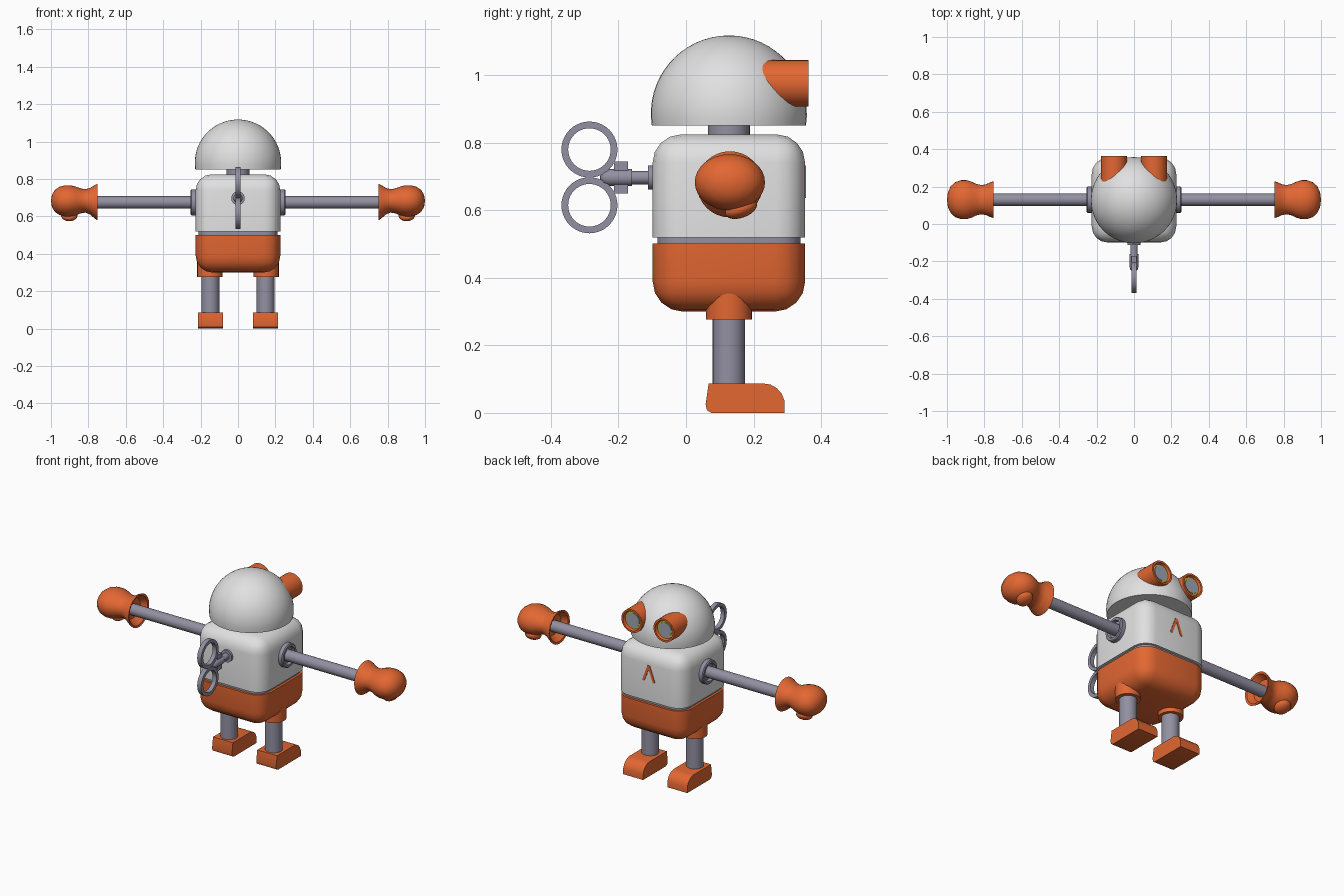
import bpy, bmesh, math
from mathutils import Vector, Matrix

if "Cube" in bpy.data.objects:
    bpy.data.objects.remove(bpy.data.objects["Cube"])


def material(name, rgb):
    m = bpy.data.materials.new(name)
    m.diffuse_color = (*rgb, 1)
    m.use_nodes = True
    m.node_tree.nodes["Principled BSDF"].inputs["Base Color"].default_value = m.diffuse_color
    return m


WHITE = material("shell_white", (0.75, 0.75, 0.75))
ORANGE = material("orange", (0.77, 0.135, 0.032))
METAL = material("grey_metal", (0.29, 0.28, 0.36))
YELLOW = material("yellow", (0.6, 0.48, 0.03))
LENS = material("lens_grey", (0.34, 0.38, 0.45))
CY = 0.127  # body centre in y


def finish(name, bm, mat):
    bmesh.ops.recalc_face_normals(bm, faces=bm.faces)
    me = bpy.data.meshes.new(name)
    bm.to_mesh(me)
    bm.free()
    me.materials.append(mat)
    ob = bpy.data.objects.new(name, me)
    bpy.context.collection.objects.link(ob)
    return ob


def lathe(name, profile, mat, axis=(0, 0, 1), origin=(0, 0, 0), steps=32):
    """Turn (radius, height) points about an axis."""
    bm = bmesh.new()
    vs = [bm.verts.new((r, 0, h)) for r, h in profile]
    es = [bm.edges.new(p) for p in zip(vs, vs[1:])]
    bmesh.ops.spin(bm, geom=vs + es, cent=(0, 0, 0), axis=(0, 0, 1),
                   angle=math.tau, steps=steps)
    bmesh.ops.remove_doubles(bm, verts=bm.verts, dist=1e-5)
    rot = Vector((0, 0, 1)).rotation_difference(Vector(axis)).to_matrix().to_4x4()
    bm.transform(Matrix.Translation(origin) @ rot)
    return finish(name, bm, mat)


def rod(name, r, a, b, mat, axis=(0, 0, 1), origin=(0, 0, 0)):
    return lathe(name, [(0, a), (r, a), (r, b), (0, b)], mat, axis, origin)


def prism(name, pts, mat, to3d, a, b):
    """Extrude a 2D outline from depth a to depth b."""
    bm = bmesh.new()
    lo = [bm.verts.new(to3d(u, v, a)) for u, v in pts]
    hi = [bm.verts.new(to3d(u, v, b)) for u, v in pts]
    bm.faces.new(lo)
    bm.faces.new(hi)
    for i in range(len(pts)):
        j = (i + 1) % len(pts)
        bm.faces.new((lo[i], lo[j], hi[j], hi[i]))
    return finish(name, bm, mat)


def rounded_box(name, half, z0, z1, bevel, mat, cut=None, keep_above=True):
    """Rounded block, optionally cut flat at a height."""
    bm = bmesh.new()
    bmesh.ops.create_cube(bm, size=1)
    bm.transform(Matrix.Translation((0, CY, (z0 + z1) / 2))
                 @ Matrix.Diagonal((2 * half, 2 * half, z1 - z0, 1)))
    bmesh.ops.bevel(bm, geom=bm.edges[:], offset=bevel, segments=4,
                    profile=0.5, affect='EDGES')
    if cut is not None:
        bmesh.ops.bisect_plane(bm, geom=bm.verts[:] + bm.edges[:] + bm.faces[:],
                               plane_co=(0, 0, cut), plane_no=(0, 0, 1),
                               clear_inner=keep_above, clear_outer=not keep_above)
        bmesh.ops.holes_fill(bm, edges=[e for e in bm.edges if e.is_boundary])
    return finish(name, bm, mat)


# Torso: white chest, recessed seam, orange pelvis
rounded_box("chest", 0.226, 0.30, 0.825, 0.085, WHITE, 0.519, True)
rounded_box("waist_seam", 0.212, 0.40, 0.62, 0.07, METAL)
rounded_box("pelvis", 0.226, 0.30, 0.825, 0.09, ORANGE, 0.502, False)

# Chest mark: thin chevron plate
prism("chest_mark", [(-0.043, 0.637), (-0.028, 0.637), (0, 0.71), (0.028, 0.637),
                     (0.043, 0.637), (0.008, 0.733), (-0.008, 0.733)],
      ORANGE, lambda u, v, d: (u, d, v), 0.349, 0.356)

# Neck and domed head
rod("neck", 0.062, 0.80, 0.87, METAL, origin=(0, CY, 0))
R, HZ = 0.231, 0.887
low = -math.asin((HZ - 0.852) / R)
arc = [low + (math.pi / 2 - low) * i / 16 for i in range(17)]
lathe("head", [(0, 0.852)] + [(R * math.cos(t), HZ + R * math.sin(t)) for t in arc],
      WHITE, origin=(0, CY, 0), steps=48)

# Wind-up key on the back
KZ = 0.697
rod("key_collar", 0.036, 0.08, 0.112, METAL, (0, -1, 0), (0, 0, KZ))
rod("key_shaft", 0.02, 0.08, 0.20, METAL, (0, -1, 0), (0, 0, KZ))
lathe("key_hub", [(0, 0.16), (0.025, 0.16), (0.025, 0.225), (0.02, 0.243),
                  (0.01, 0.253), (0, 0.255)], METAL, (0, -1, 0), (0, 0, KZ))
prism("key_bracket", [(-0.213, 0.65), (-0.172, 0.65), (-0.172, 0.745), (-0.213, 0.745)],
      METAL, lambda u, v, d: (d, u, v), -0.014, 0.014)
for label, z in (("upper", 0.78), ("lower", 0.615)):
    lathe("key_ring_" + label,
          [(0.063, -0.013), (0.083, -0.013), (0.083, 0.013), (0.063, 0.013), (0.063, -0.013)],
          METAL, (1, 0, 0), (0, -0.286, z), 40)

GLOVE = [(0, 0.79), (0.07, 0.79), (0.086, 0.753), (0.098, 0.75), (0.094, 0.765),
         (0.083, 0.79), (0.078, 0.815), (0.083, 0.84), (0.096, 0.868), (0.104, 0.895),
         (0.104, 0.925), (0.094, 0.955), (0.072, 0.98), (0.04, 0.995), (0, 1.0)]
FOOT = [(0.075, 0), (0.292, 0), (0.292, 0.035), (0.283, 0.058), (0.268, 0.074),
        (0.25, 0.084), (0.23, 0.087), (0.067, 0.087), (0.058, 0.025), (0.062, 0.008)]

for side, s in (("right", 1), ("left", -1)):
    # Eye barrel with recessed ring and lens
    eye = (s * 0.107, 0, 0.976)
    lathe("eye_barrel_" + side, [(0, 0.15), (0.069, 0.15), (0.069, 0.363), (0.058, 0.363),
                                 (0.053, 0.345), (0, 0.345)], ORANGE, (0, 1, 0), eye)
    rod("eye_ring_" + side, 0.052, 0.342, 0.350, YELLOW, (0, 1, 0), eye)
    rod("eye_lens_" + side, 0.043, 0.345, 0.353, LENS, (0, 1, 0), eye)

    # Shoulder ring, arm, glove and thumb
    ax, arm = (s, 0, 0), (0, CY + 0.003, 0.675)
    lathe("shoulder_" + side, [(0, 0.20), (0.07, 0.20), (0.07, 0.248), (0.065, 0.253),
                               (0.052, 0.253), (0.048, 0.235), (0, 0.235)], METAL, ax, arm)
    rod("arm_" + side, 0.033, 0.22, 0.80, METAL, ax, arm)
    glove = lathe("glove_" + side, GLOVE, ORANGE, ax, arm)
    for v in glove.data.vertices:  # flatten the fist, keep the cuff round
        t = min(1, max(0, (abs(v.co.x) - 0.755) / 0.05))
        v.co.z = 0.677 + 0.006 * t + (v.co.z - 0.675) * (1 - 0.2 * t)
    bm = bmesh.new()
    bmesh.ops.create_uvsphere(bm, u_segments=20, v_segments=12, radius=1)
    bm.transform(Matrix.Translation((s * 0.902, 0.163, 0.605))
                 @ Matrix.Rotation(math.radians(20), 4, 'X')
                 @ Matrix.Diagonal((0.044, 0.05, 0.027, 1)))
    finish("thumb_" + side, bm, ORANGE)

    # Hip collar, leg and foot
    hip = (s * 0.15, CY, 0)
    rod("hip_" + side, 0.068, 0.276, 0.36, ORANGE, origin=hip)
    rod("leg_" + side, 0.048, 0.07, 0.29, METAL, origin=(s * 0.148, CY, 0))
    prism("foot_" + side, FOOT, ORANGE, lambda u, v, d: (d, u, v),
          s * 0.147 - 0.066, s * 0.147 + 0.066)

# Smooth shading with sharp edges kept
for ob in bpy.context.scene.objects:
    ob.select_set(True)
    bpy.context.view_layer.objects.active = ob
bpy.ops.object.shade_smooth_by_angle(angle=math.radians(35))
